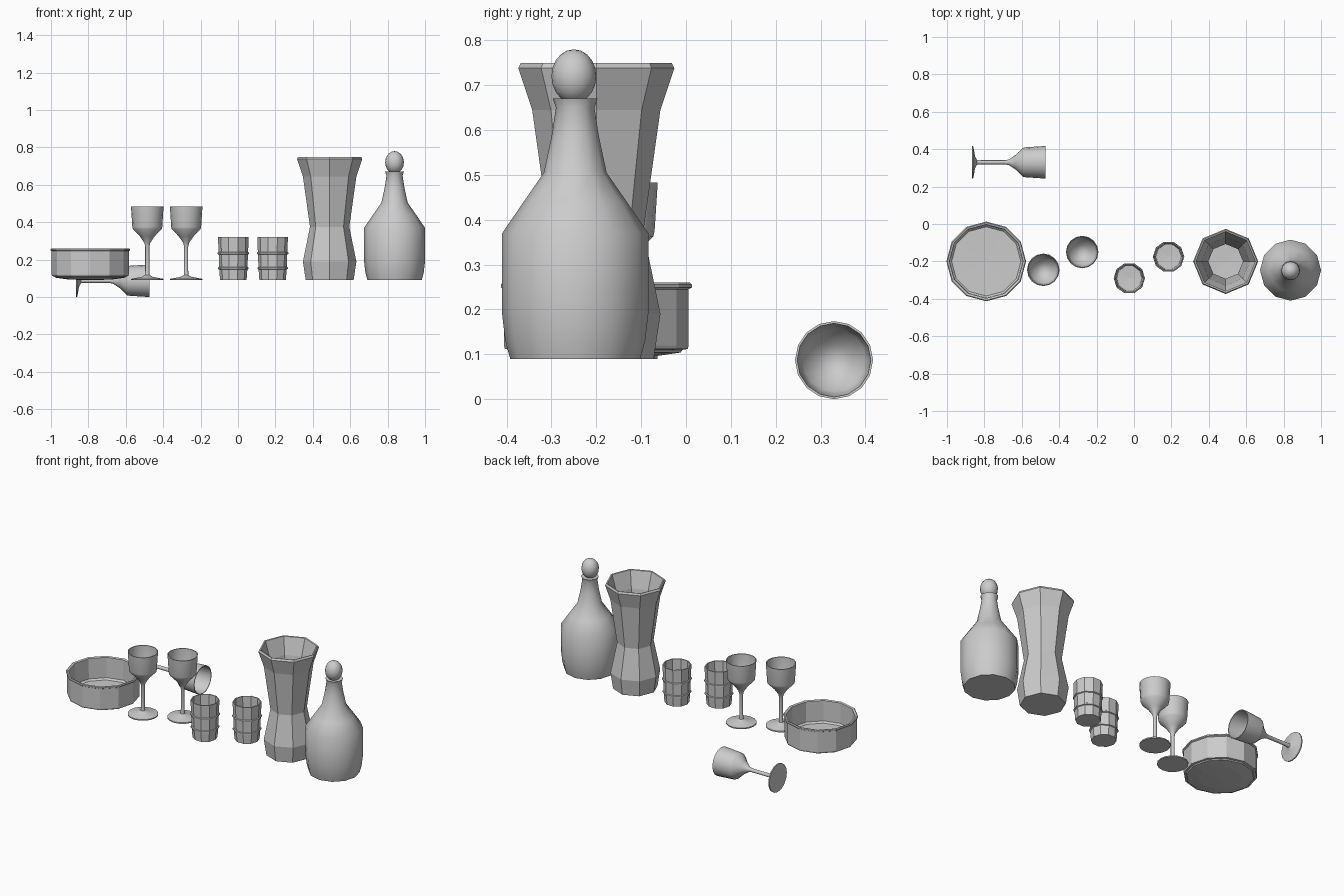
import bpy, bmesh, math
from mathutils import Matrix

if "Cube" in bpy.data.objects:
    bpy.data.objects.remove(bpy.data.objects["Cube"])


def lathe(name, profile, sides, matrix, smooth_angle=None, phase=0.0):
    """Revolve (radius, height) points; radius 0 becomes a pole."""
    bm = bmesh.new()
    rings = []
    for r, z in profile:
        if r == 0:
            rings.append([bm.verts.new((0, 0, z))] * sides)
        else:
            rings.append([bm.verts.new((r * math.cos(phase + 2 * math.pi * i / sides),
                                        r * math.sin(phase + 2 * math.pi * i / sides), z))
                          for i in range(sides)])
    for a, b in zip(rings, rings[1:]):
        for i in range(sides):
            j = (i + 1) % sides
            corners = list(dict.fromkeys([a[i], a[j], b[j], b[i]]))
            if len(corners) > 2:
                bm.faces.new(corners)
    bmesh.ops.recalc_face_normals(bm, faces=bm.faces[:])
    mesh = bpy.data.meshes.new(name)
    bm.to_mesh(mesh)
    bm.free()
    ob = bpy.data.objects.new(name, mesh)
    bpy.context.collection.objects.link(ob)
    ob.matrix_world = matrix
    if smooth_angle:
        bpy.ops.object.select_all(action='DESELECT')
        ob.select_set(True)
        bpy.context.view_layer.objects.active = ob
        bpy.ops.object.shade_smooth_by_angle(angle=math.radians(smooth_angle))
    return ob


def at(x, y, z=0.09):
    return Matrix.Translation((x, y, z))


# Serving bowl with a shallow stepped base and thin rim
bowl = [(0, 0.0), (0.12, 0.004), (0.188, 0.014), (0.192, 0.02), (0.204, 0.022),
        (0.206, 0.03), (0.206, 0.155), (0.213, 0.159), (0.213, 0.166), (0.208, 0.17),
        (0.197, 0.166), (0.195, 0.04), (0.185, 0.03), (0, 0.027)]
lathe("bowl", bowl, 12, at(-0.79, -0.2))

# Goblets: two standing, one lying on its side
goblet = [(0, 0), (0.087, 0), (0.087, 0.007), (0.03, 0.018), (0.013, 0.027), (0.011, 0.05),
          (0.011, 0.18), (0.016, 0.2), (0.04, 0.235), (0.077, 0.273), (0.08, 0.285),
          (0.087, 0.393), (0.082, 0.393), (0.077, 0.3), (0.07, 0.277), (0.035, 0.242),
          (0, 0.225)]
lying = Matrix.Translation((-0.867, 0.33, 0.087)) @ Matrix.Rotation(math.pi / 2, 4, 'Y')
for name, m in (("goblet_left", at(-0.485, -0.245)), ("goblet_right", at(-0.277, -0.15)),
                ("goblet_lying", lying)):
    lathe(name, goblet, 16, m, 40)

# Faceted tumblers with two raised bands
tumbler = [(0, 0), (0.071, 0), (0.075, 0.057), (0.081, 0.06), (0.081, 0.068), (0.076, 0.071),
           (0.078, 0.137), (0.084, 0.14), (0.084, 0.148), (0.079, 0.151), (0.082, 0.232),
           (0.076, 0.232), (0.068, 0.022), (0, 0.018)]
for name, x, y in (("tumbler_left", -0.025, -0.29), ("tumbler_right", 0.185, -0.175)):
    lathe(name, tumbler, 10, at(x, y))

# Octagonal flared vase, open at the top
vase = [(0, 0), (0.128, 0), (0.143, 0.1), (0.105, 0.285), (0.143, 0.555), (0.174, 0.648),
        (0.168, 0.66), (0.16, 0.658), (0.129, 0.555), (0.093, 0.285), (0.129, 0.1),
        (0.112, 0.022), (0, 0.018)]
lathe("vase", vase, 8, at(0.49, -0.2))

# Decanter body and its egg-shaped stopper
decanter = [(0, 0), (0.145, 0), (0.156, 0.04), (0.163, 0.1), (0.163, 0.28), (0.115, 0.35),
            (0.07, 0.415), (0.052, 0.5), (0.043, 0.56), (0.05, 0.58), (0, 0.58)]
lathe("decanter", decanter, 12, at(0.837, -0.247), 40)
egg = [(0.05 * math.sin(math.pi * i / 10) if 0 < i < 10 else 0,
        -0.06 * math.cos(math.pi * i / 10)) for i in range(11)]
lathe("stopper", egg, 16, at(0.837, -0.25, 0.72), 60)
